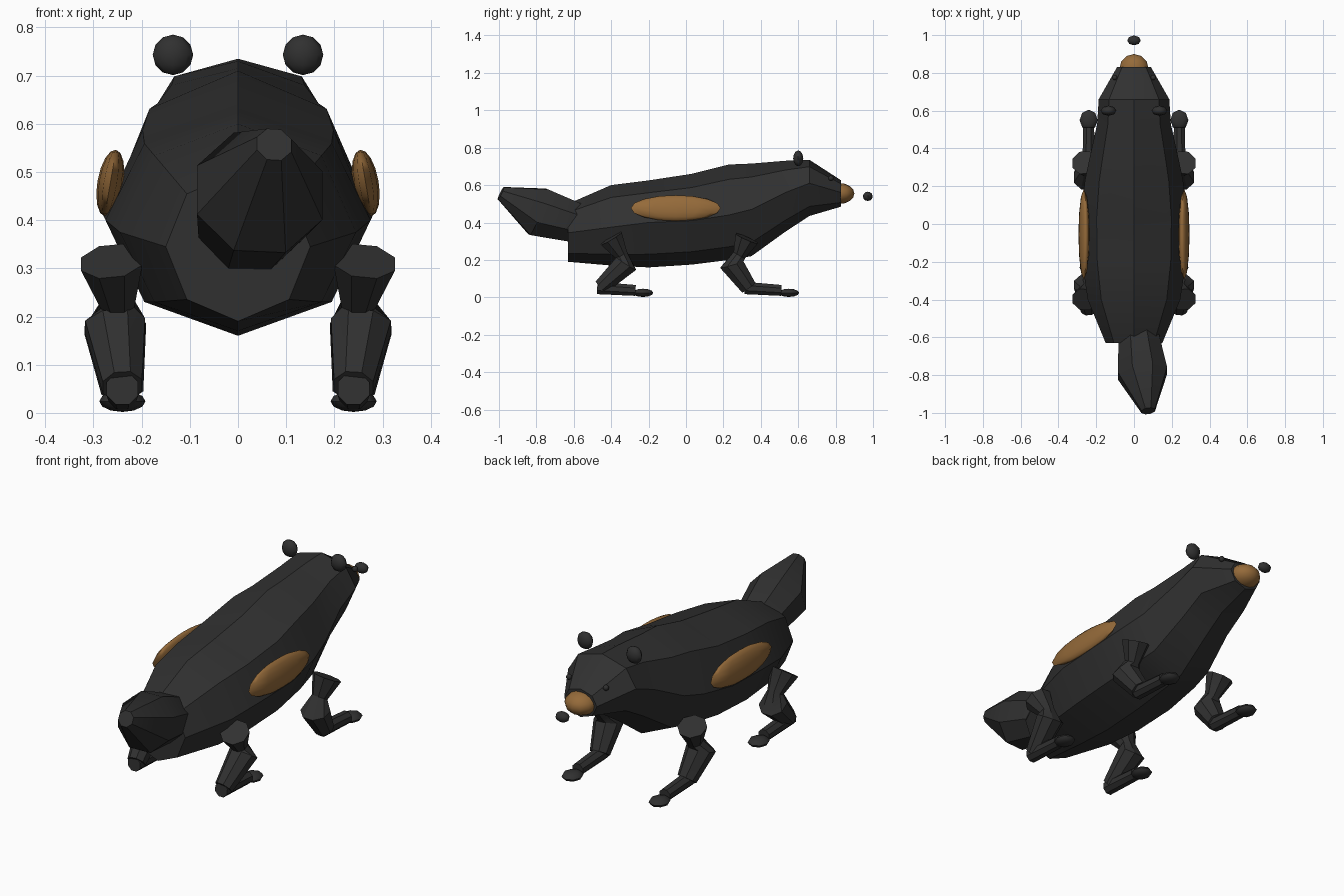
import bpy, bmesh, math
from mathutils import Vector, Matrix

cube = bpy.data.objects.get("Cube")
if cube:
    bpy.data.objects.remove(cube, do_unlink=True)


def material(name, rgb):
    mat = bpy.data.materials.new(name)
    mat.use_nodes = True
    mat.diffuse_color = (*rgb, 1)
    mat.node_tree.nodes["Principled BSDF"].inputs["Base Color"].default_value = (*rgb, 1)
    return mat


FUR = material("black fur", (0.03, 0.03, 0.03))
TAN = material("tan fur", (0.30, 0.145, 0.042))


def finish(bm, name, mat, angle=30):
    bmesh.ops.recalc_face_normals(bm, faces=bm.faces)
    mesh = bpy.data.meshes.new(name)
    bm.to_mesh(mesh)
    bm.free()
    mesh.materials.append(mat)
    obj = bpy.data.objects.new(name, mesh)
    bpy.context.collection.objects.link(obj)
    bpy.ops.object.select_all(action="DESELECT")
    obj.select_set(True)
    bpy.context.view_layer.objects.active = obj
    bpy.ops.object.shade_smooth_by_angle(angle=math.radians(angle))
    return obj


def loft(name, rings, mat):
    """Skin a list of point rings and cap both ends."""
    bm = bmesh.new()
    loops = [[bm.verts.new(p) for p in ring] for ring in rings]
    for a, b in zip(loops, loops[1:]):
        for i in range(len(a)):
            j = (i + 1) % len(a)
            bm.faces.new((a[i], a[j], b[j], b[i]))
    bm.faces.new(loops[0])
    bm.faces.new(loops[-1])
    return finish(bm, name, mat)


def tube(name, path, mat, side=1):
    """Eight-sided tube through (x, y, z, radius) points."""
    pts = [Vector((x * side, y, z)) for x, y, z, r in path]
    rings = []
    for i, p in enumerate(pts):
        t = (pts[min(i + 1, len(pts) - 1)] - pts[max(i - 1, 0)]).normalized()
        u = (Vector((1, 0, 0)) - t * t.x).normalized()
        v = t.cross(u)
        r = path[i][3]
        angles = [(k + 0.5) * math.pi / 4 for k in range(8)]
        rings.append([p + r * 1.05 * (u * math.cos(a) + v * math.sin(a)) for a in angles])
    return loft(name, rings, mat)


def ball(name, center, radii, mat, lean=0, segments=8, rings=6):
    bm = bmesh.new()
    bmesh.ops.create_uvsphere(bm, u_segments=segments, v_segments=rings, radius=1)
    bm.transform(Matrix.Translation(center) @ Matrix.Rotation(lean, 4, "Y")
                 @ Matrix.Diagonal((*radii, 1)))
    return finish(bm, name, mat, 50)


# Body and head: y, bottom, widest height, top, half width
stations = [
    (-0.63, 0.19, 0.345, 0.50, 0.15),
    (-0.40, 0.17, 0.375, 0.60, 0.245),
    (-0.20, 0.16, 0.40, 0.625, 0.275),
    (0.03, 0.175, 0.41, 0.66, 0.28),
    (0.23, 0.20, 0.44, 0.71, 0.26),
    (0.35, 0.22, 0.47, 0.715, 0.235),
    (0.53, 0.35, 0.56, 0.73, 0.195),
    (0.66, 0.435, 0.61, 0.735, 0.187),
    (0.83, 0.485, 0.56, 0.625, 0.09),
]
body_rings = []
for y, low, mid, high, width in stations:
    ring = []
    for k in range(8):
        c, s = math.cos(k * math.pi / 4), math.sin(k * math.pi / 4)
        ring.append((width * c, y, mid + s * (high - mid if s > 0 else mid - low)))
    body_rings.append(ring)
loft("body", body_rings, FUR)

# Tail, swinging to one side
tube("tail", [(0.02, -0.56, 0.39, 0.105), (0.045, -0.79, 0.457, 0.135),
              (0.075, -0.99, 0.557, 0.037)], FUR)

# Snout and nose
ball("snout", (0, 0.82, 0.555), (0.078, 0.08, 0.056), TAN, segments=12, rings=8)
ball("nose", (0, 0.972, 0.54), (0.036, 0.026, 0.025), FUR)

# Leg outlines: hip, pinch, knee, heel
front_path = [(0.262, 0.325, 0.315, 0.066), (0.25, 0.285, 0.225, 0.036),
              (0.255, 0.245, 0.175, 0.066), (0.24, 0.335, 0.052, 0.045)]
hind_path = [(0.262, -0.40, 0.315, 0.066), (0.25, -0.345, 0.225, 0.036),
             (0.255, -0.32, 0.18, 0.064), (0.24, -0.455, 0.055, 0.042)]

for side, label in ((1, "left"), (-1, "right")):
    # Head details
    ball(label + "_ear", (0.135 * side, 0.60, 0.743), (0.042, 0.027, 0.042), FUR)
    ball(label + "_eye", (0.102 * side, 0.775, 0.637), (0.014, 0.014, 0.014), FUR)
    # Flank patch
    ball(label + "_flank_patch", (0.265 * side, -0.055, 0.477), (0.027, 0.24, 0.07),
         TAN, lean=-0.17 * side, segments=12, rings=8)
    # Legs, feet and toes
    for part, path, heel, toe in (("front", front_path, 0.315, 0.55),
                                  ("hind", hind_path, -0.475, -0.23)):
        tube(f"{label}_{part}_leg", path, FUR, side)
        tube(f"{label}_{part}_foot", [(0.24, heel, 0.05, 0.034),
                                      (0.24, toe - 0.04, 0.037, 0.03)], FUR, side)
        ball(f"{label}_{part}_toe", (0.24 * side, toe, 0.024), (0.048, 0.055, 0.022), FUR)
